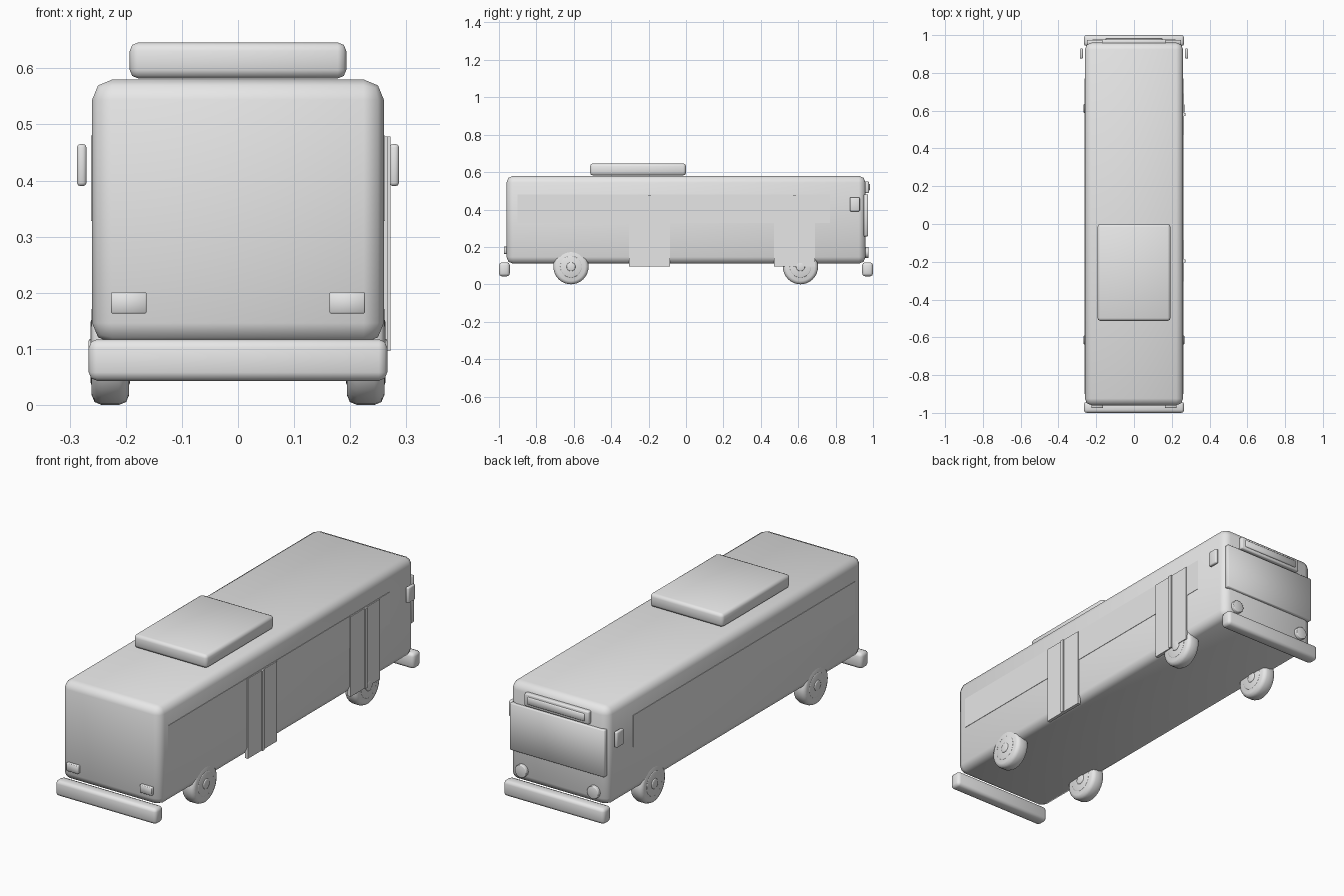
import bpy
import math

if "Cube" in bpy.data.objects:
    bpy.data.objects.remove(bpy.data.objects["Cube"], do_unlink=True)

grey = bpy.data.materials.new("light_grey")
grey.use_nodes = True
COLOUR = (0.8, 0.8, 0.8, 1)
grey.diffuse_color = COLOUR
grey.node_tree.nodes["Principled BSDF"].inputs["Base Color"].default_value = COLOUR


def finish(obj, name, bevel=0, segments=2):
    """Name, colour, round and smooth a part."""
    obj.name = name
    obj.data.materials.append(grey)
    bpy.ops.object.transform_apply(location=False, rotation=True, scale=True)
    if bevel:
        mod = obj.modifiers.new("rounding", "BEVEL")
        mod.width, mod.segments = bevel, segments
        mod.limit_method = "ANGLE"
        bpy.ops.object.modifier_apply(modifier=mod.name)
    bpy.ops.object.shade_smooth_by_angle(angle=math.radians(60))
    return obj


def box(name, x, y, z, bevel=0, segments=2):
    """Box from its (low, high) range on each axis."""
    spans = (x, y, z)
    bpy.ops.mesh.primitive_cube_add(size=1, location=[(a + b) / 2 for a, b in spans])
    obj = bpy.context.object
    obj.scale = [b - a for a, b in spans]
    return finish(obj, name, bevel, segments)


def disc(name, radius, depth, centre, axis, bevel=0, sides=32):
    """Cylinder along the x or y axis."""
    turn = (0, math.pi / 2, 0) if axis == "x" else (math.pi / 2, 0, 0)
    bpy.ops.mesh.primitive_cylinder_add(vertices=sides, radius=radius, depth=depth,
                                        location=centre, rotation=turn)
    return finish(bpy.context.object, name, bevel)


def sided(side, low, high):
    """Range mirrored to one side of the middle."""
    return tuple(sorted((side * low, side * high)))


# Body shell and roof unit
box("body", (-0.26, 0.26), (-0.96, 0.96), (0.11, 0.58), 0.036)
box("roof_unit", (-0.193, 0.193), (-0.513, 0.0), (0.582, 0.646), 0.015)

# Bumpers at both ends
for end, label in ((-1, "front"), (1, "back")):
    box(label + "_bumper", (-0.266, 0.266), sided(end, 0.942, 1.0),
        (0.043, 0.117), 0.015)

# Windscreen and route display
box("windscreen", (-0.25, 0.25), (0.95, 0.974), (0.257, 0.48), 0.003, 1)
box("display_box", (-0.17, 0.17), (0.95, 0.978), (0.488, 0.55), 0.006)
box("display_panel", (-0.15, 0.15), (0.97, 0.984), (0.502, 0.537), 0.003, 1)

# Parts on both sides
for side, label in ((1, "left"), (-1, "right")):
    box(label + "_window_band", sided(side, 0.25, 0.262), (-0.9, 0.77), (0.328, 0.48))
    box(label + "_mirror", sided(side, 0.27, 0.287), (0.876, 0.929),
        (0.39, 0.465), 0.006)
    box(label + "_rect_lamp", sided(side, 0.163, 0.226), (-0.974, -0.95),
        (0.163, 0.201), 0.002, 1)
    disc(label + "_round_lamp", 0.03, 0.03, (side * 0.19, 0.962, 0.17), "y", 0.003)

    # Wheels with rim and hub
    for y, place in ((-0.615, "front"), (0.612, "back")):
        wheel = label + "_" + place
        centre = (side * 0.2275, y, 0.094)
        disc(wheel + "_tyre", 0.094, 0.067, centre, "x", 0.018)
        disc(wheel + "_rim", 0.058, 0.070, centre, "x", 0.003)
        disc(wheel + "_hub", 0.024, 0.078, centre, "x", 0.004, 16)

# Double doors with a raised middle strip
for y, place in ((-0.195, "middle"), (0.58, "end")):
    box(place + "_door", (0.25, 0.266), (y - 0.11, y + 0.11), (0.096, 0.478))
    box(place + "_door_strip", (0.26, 0.272), (y - 0.008, y + 0.008), (0.096, 0.478))
